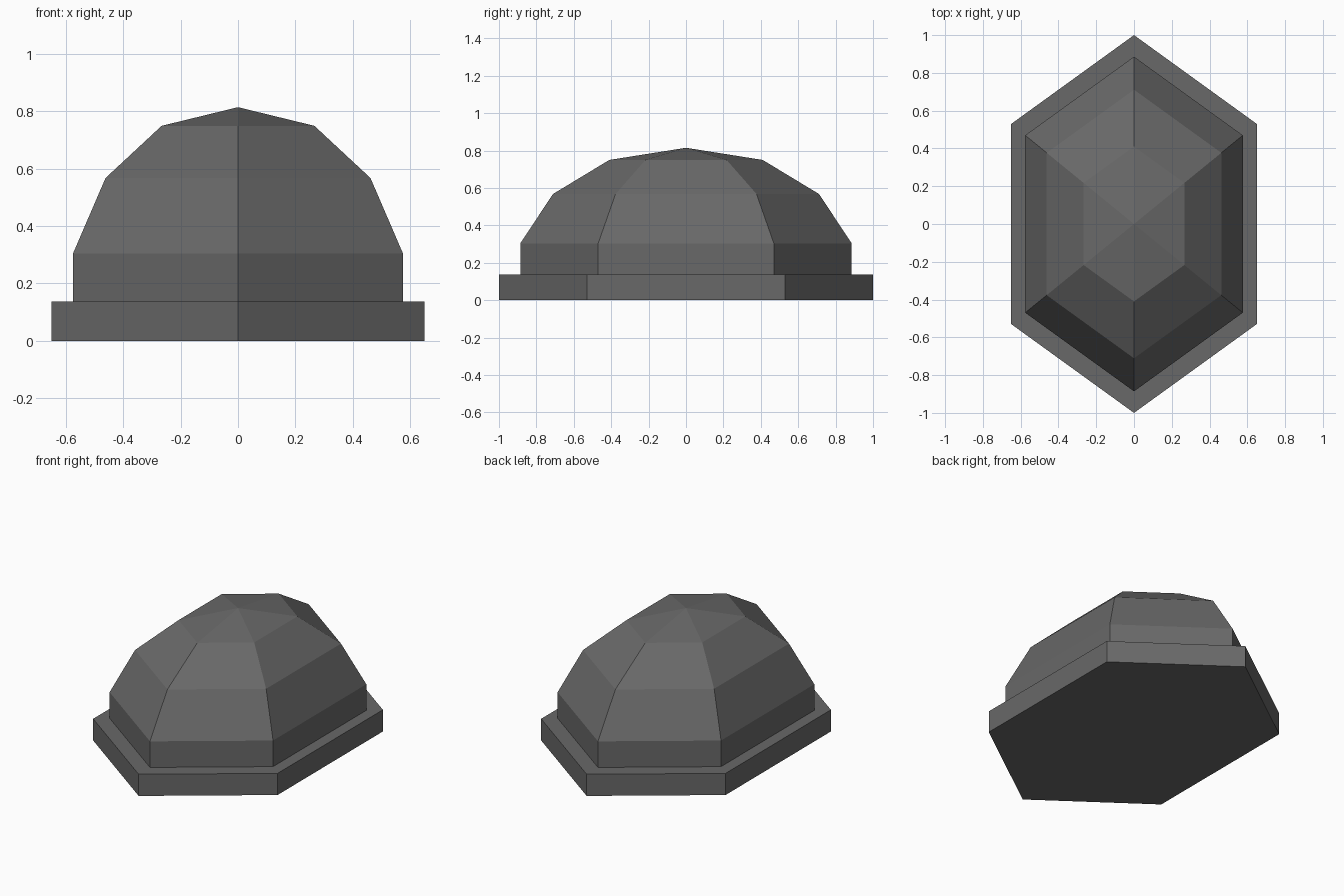
import bpy
import bmesh

if "Cube" in bpy.data.objects:
    bpy.data.objects.remove(bpy.data.objects["Cube"])

grey = bpy.data.materials.new("dark grey")
grey.diffuse_color = (0.14, 0.14, 0.14, 1)
grey.use_nodes = True
grey.node_tree.nodes["Principled BSDF"].inputs["Base Color"].default_value = grey.diffuse_color

# Stretched hexagon outline shared by both parts
HEXAGON = [(0, -1), (0.65, -0.53), (0.65, 0.53), (0, 1), (-0.65, 0.53), (-0.65, -0.53)]


def hex_stack(name, levels, apex=None):
    """Loft scaled hexagons through (scale, z) levels, closed by a cap or an apex."""
    bm = bmesh.new()
    rings = [[bm.verts.new((x * s, y * s, z)) for x, y in HEXAGON] for s, z in levels]
    bm.faces.new(rings[0][::-1])
    for low, high in zip(rings, rings[1:]):
        for i in range(6):
            j = (i + 1) % 6
            bm.faces.new((low[i], low[j], high[j], high[i]))
    if apex is None:
        bm.faces.new(rings[-1])
    else:
        tip = bm.verts.new((0, 0, apex))
        for i in range(6):
            bm.faces.new((rings[-1][i], rings[-1][(i + 1) % 6], tip))
    mesh = bpy.data.meshes.new(name)
    bm.to_mesh(mesh)
    bm.free()
    mesh.materials.append(grey)
    obj = bpy.data.objects.new(name, mesh)
    bpy.context.collection.objects.link(obj)
    return obj


# Flat plinth
hex_stack("base_plinth", [(1, 0), (1, 0.138)])

# Faceted dome with a short upright wall, sunk slightly into the plinth
hex_stack("faceted_dome",
          [(0.886, 0.12), (0.886, 0.304), (0.711, 0.568), (0.41, 0.75)],
          apex=0.815)
